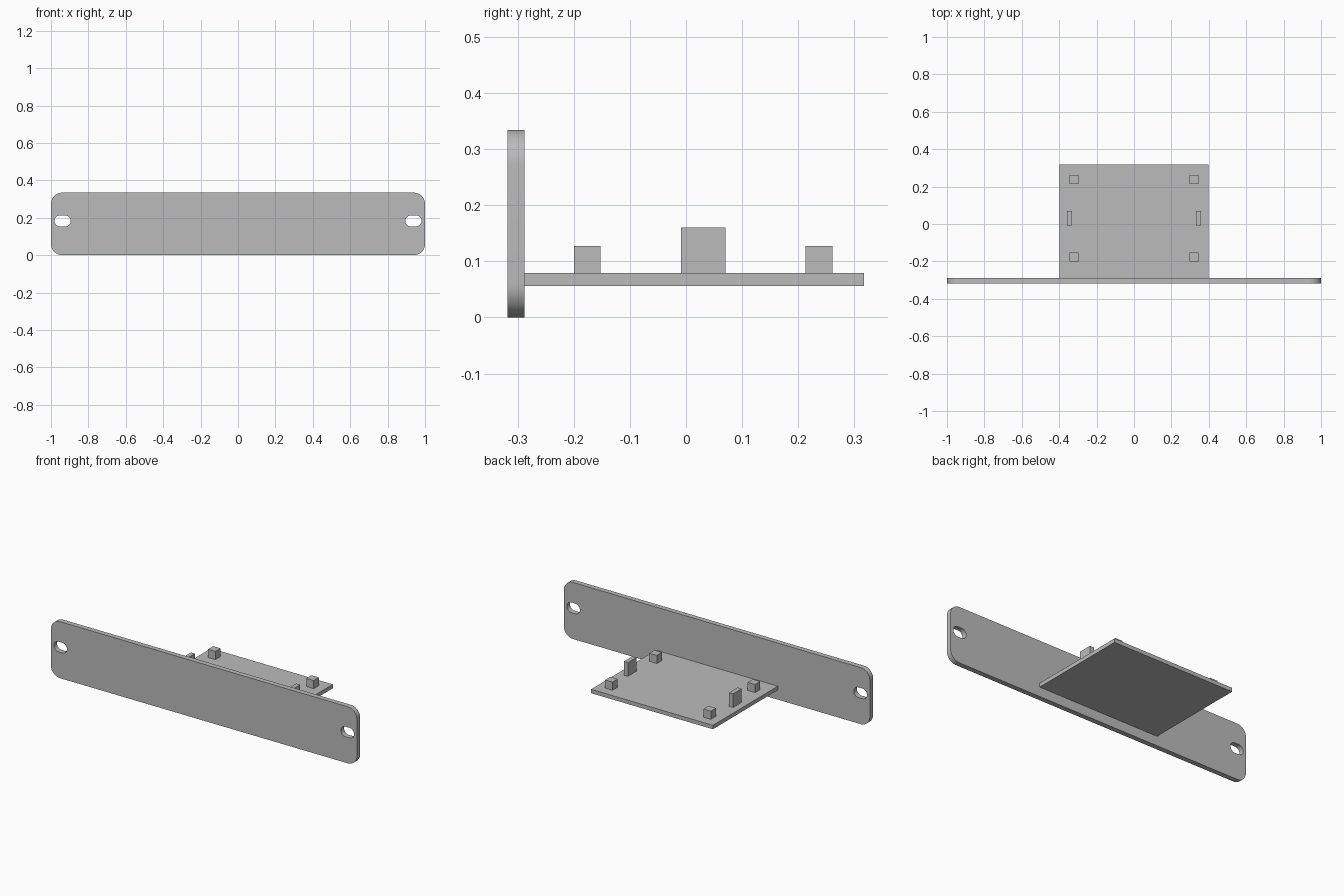
import bpy
import bmesh
from math import cos, sin, pi, radians

cube = bpy.data.objects.get("Cube")
if cube:
    bpy.data.objects.remove(cube, do_unlink=True)

# Single plain grey material
grey = bpy.data.materials.new("plain_grey")
grey.use_nodes = True
colour = (0.5, 0.5, 0.5, 1.0)
grey.diffuse_color = colour
grey.node_tree.nodes["Principled BSDF"].inputs["Base Color"].default_value = colour


def box(name, x, y, z):
    """Box from (min, max) ranges on each axis."""
    bm = bmesh.new()
    bmesh.ops.create_cube(bm, size=1)
    for v in bm.verts:
        v.co = [r[0] if c < 0 else r[1] for c, r in zip(v.co, (x, y, z))]
    mesh = bpy.data.meshes.new(name)
    bm.to_mesh(mesh)
    bm.free()
    mesh.materials.append(grey)
    obj = bpy.data.objects.new(name, mesh)
    bpy.context.collection.objects.link(obj)
    return obj


def rounded_outline(cx, cy, w, h, r, steps=12):
    """Rounded rectangle; becomes a slot when r is half of h."""
    points = []
    for k, (sx, sy) in enumerate(((1, 1), (-1, 1), (-1, -1), (1, -1))):
        for i in range(steps + 1):
            a = (k + i / steps) * pi / 2
            points.append((cx + sx * (w / 2 - r) + r * cos(a),
                           cy + sy * (h / 2 - r) + r * sin(a)))
    return points


# Front panel: rounded plate with a mounting slot at each end
front_y, back_y, height = -0.318, -0.288, 0.334
curve = bpy.data.curves.new("front_panel", "CURVE")
curve.dimensions = "2D"
curve.fill_mode = "BOTH"
curve.extrude = (back_y - front_y) / 2
outlines = [rounded_outline(0, height / 2, 2, height, 0.06)]
outlines += [rounded_outline(s * 0.938, 0.183, 0.086, 0.06, 0.0299) for s in (-1, 1)]
for outline in outlines:
    spline = curve.splines.new("POLY")
    spline.points.add(len(outline) - 1)
    for p, (x, y) in zip(spline.points, outline):
        p.co = (x, y, 0, 1)
    spline.use_cyclic_u = True
curve.materials.append(grey)
panel = bpy.data.objects.new("front_panel", curve)
panel.rotation_euler.x = radians(90)
panel.location.y = (front_y + back_y) / 2
bpy.context.collection.objects.link(panel)

bpy.ops.object.select_all(action="DESELECT")
panel.select_set(True)
bpy.context.view_layer.objects.active = panel
bpy.ops.object.convert(target="MESH")
panel = bpy.context.view_layer.objects.active
bpy.ops.object.transform_apply(location=True, rotation=True, scale=True)
bm = bmesh.new()
bm.from_mesh(panel.data)
bmesh.ops.remove_doubles(bm, verts=bm.verts, dist=0.0001)
bmesh.ops.recalc_face_normals(bm, faces=bm.faces)
bm.to_mesh(panel.data)
bm.free()
bpy.ops.object.shade_smooth_by_angle(angle=radians(30))

# Shelf behind the panel
shelf_top = 0.079
box("shelf", (-0.398, 0.398), (back_y, 0.317), (0.056, shelf_top))

# Four support posts and two side clips
for side, s in (("right", -1), ("left", 1)):
    px, cx = s * 0.321, s * 0.344
    for end, py in (("front", -0.176), ("back", 0.237)):
        box(f"{end}_{side}_post", (px - 0.024, px + 0.024),
            (py - 0.024, py + 0.024), (shelf_top, 0.127))
    box(f"{side}_clip", (cx - 0.013, cx + 0.013), (-0.009, 0.07), (shelf_top, 0.16))
